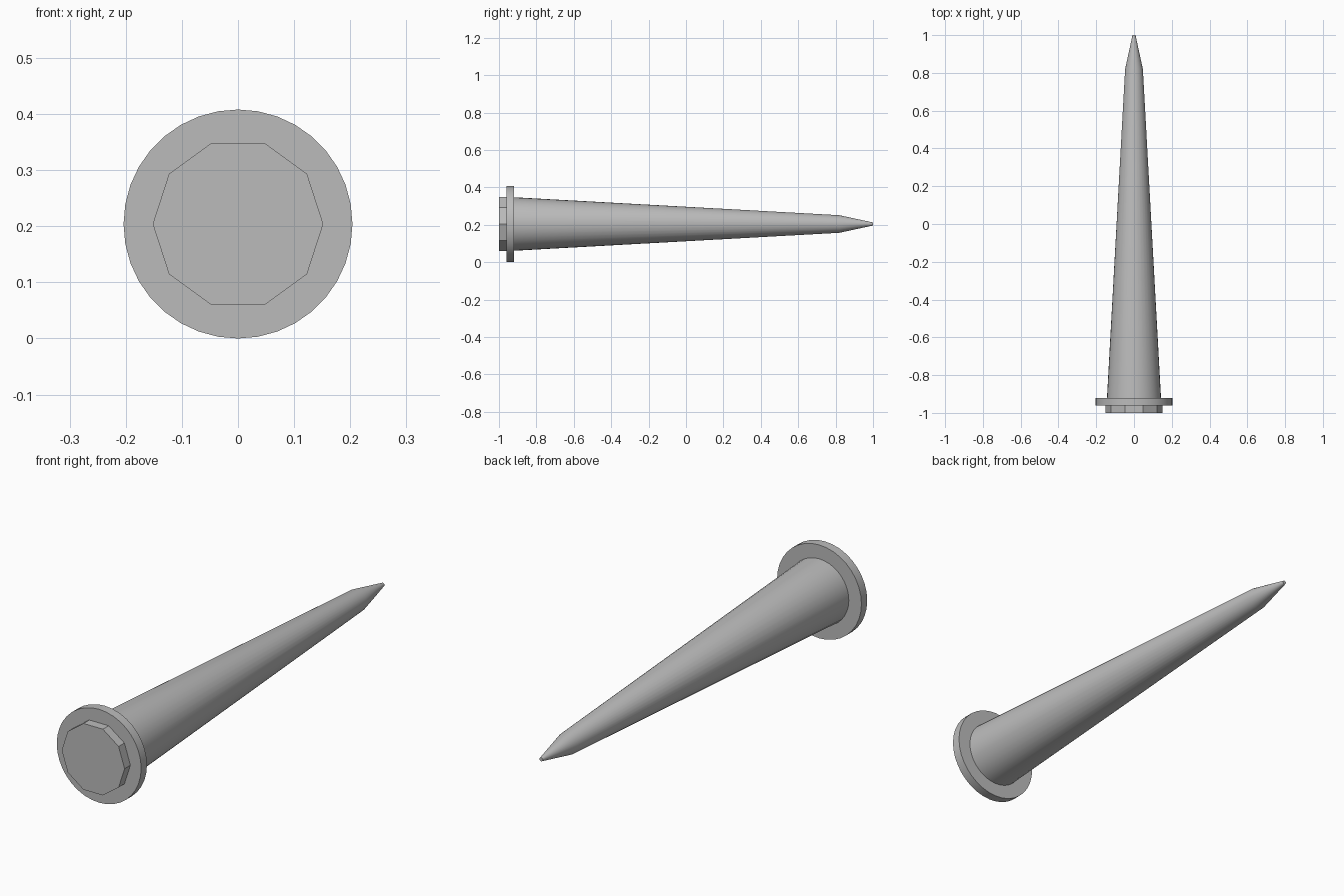
import bpy
import math
from mathutils import Matrix

cube = bpy.data.objects.get("Cube")
if cube:
    bpy.data.objects.remove(cube, do_unlink=True)

AXIS_Z = 0.204  # height of the long axis, so the flange rests on the ground

grey = bpy.data.materials.new("plain grey")
grey.use_nodes = True
colour = (0.5, 0.5, 0.5, 1.0)
grey.diffuse_color = colour
grey.node_tree.nodes["Principled BSDF"].inputs["Base Color"].default_value = colour


def lathe(name, profile, sides, smooth=True):
    """Solid of revolution along y from (y, radius) pairs, capped at both ends."""
    verts, faces = [], []
    for y, r in profile:
        for i in range(sides):
            a = 2 * math.pi * i / sides
            verts.append((r * math.cos(a), y, r * math.sin(a)))
    for k in range(len(profile) - 1):
        for i in range(sides):
            j = (i + 1) % sides
            a, b = k * sides, (k + 1) * sides
            faces.append((a + i, a + j, b + j, b + i)[::-1])
    last = (len(profile) - 1) * sides
    faces.append(tuple(range(sides)))
    faces.append(tuple(range(last + sides - 1, last - 1, -1)))
    mesh = bpy.data.meshes.new(name)
    mesh.from_pydata(verts, [], faces)
    mesh.transform(Matrix.Translation((0, 0, AXIS_Z)))
    mesh.materials.append(grey)
    obj = bpy.data.objects.new(name, mesh)
    bpy.context.collection.objects.link(obj)
    if smooth:
        bpy.ops.object.select_all(action='DESELECT')
        obj.select_set(True)
        bpy.context.view_layer.objects.active = obj
        bpy.ops.object.shade_smooth_by_angle(angle=math.radians(30))
    return obj


# Ten-sided head at the front
lathe("head", [(-1.0, 0.152), (-0.96, 0.152)], 10, smooth=False)

# Round flange behind the head
lathe("flange", [(-0.96, 0.204), (-0.92, 0.204)], 36)

# Tapered shaft with a steeper, blunt point
lathe("shaft", [(-0.92, 0.143), (0.82, 0.047), (1.0, 0.008)], 36)
